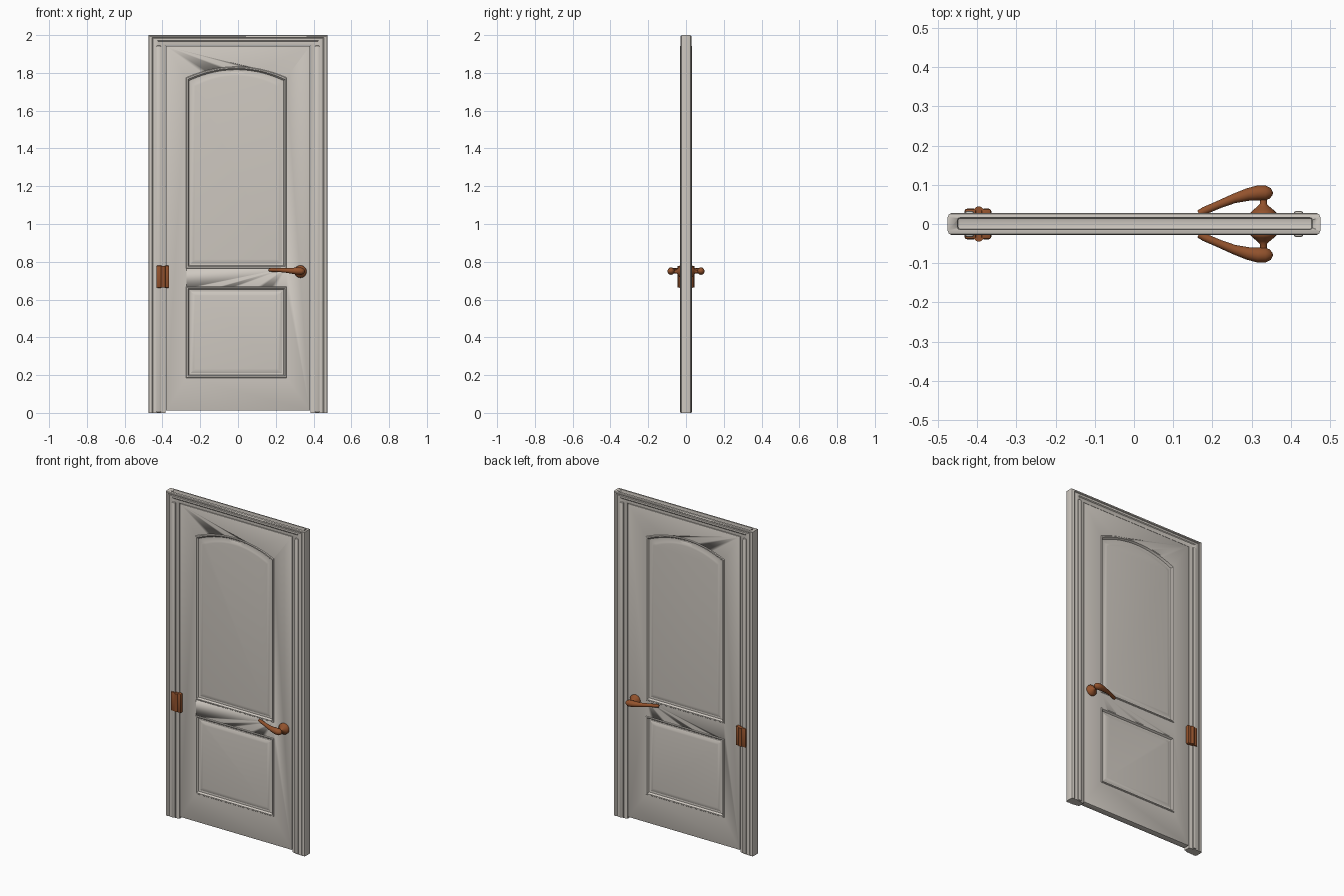
import bpy, bmesh, math
from mathutils import Vector

old = bpy.data.objects.get("Cube")
if old:
    bpy.data.objects.remove(old)


def material(name, rgb):
    m = bpy.data.materials.new(name)
    m.use_nodes = True
    m.diffuse_color = (*rgb, 1)
    m.node_tree.nodes["Principled BSDF"].inputs["Base Color"].default_value = (*rgb, 1)
    return m


PAINT = material("warm grey paint", (0.62, 0.58, 0.53))
BRONZE = material("bronze", (0.29, 0.085, 0.026))


def finish(name, bm, mat, angle=30):
    bmesh.ops.recalc_face_normals(bm, faces=bm.faces)
    me = bpy.data.meshes.new(name)
    bm.to_mesh(me)
    bm.free()
    me.materials.append(mat)
    ob = bpy.data.objects.new(name, me)
    bpy.context.collection.objects.link(ob)
    select(ob)
    bpy.ops.object.shade_smooth_by_angle(angle=math.radians(angle))
    return ob


def select(ob):
    bpy.ops.object.select_all(action='DESELECT')
    ob.select_set(True)
    bpy.context.view_layer.objects.active = ob


def loft(name, rings, mat, angle=30):
    """Closed skin through rings of equal length, capped at both ends."""
    bm = bmesh.new()
    rows = [[bm.verts.new(p) for p in r] for r in rings]
    n = len(rows[0])
    for a, b in zip(rows, rows[1:]):
        for i in range(n):
            j = (i + 1) % n
            bm.faces.new((a[i], a[j], b[j], b[i]))
    bm.faces.new(rows[0])
    bm.faces.new(rows[-1])
    return finish(name, bm, mat, angle)


def block(name, lo, hi, mat, bevel=0.0, segments=2):
    bm = bmesh.new()
    bmesh.ops.create_cube(bm, size=1)
    lo, hi = Vector(lo), Vector(hi)
    for v in bm.verts:
        v.co = Vector([l + (c + 0.5) * (h - l) for c, l, h in zip(v.co, lo, hi)])
    if bevel:
        bmesh.ops.bevel(bm, geom=bm.edges[:], offset=bevel, segments=segments,
                        profile=0.5, affect='EDGES')
    return finish(name, bm, mat)


def cut(target, cutter):
    mod = target.modifiers.new("cut", 'BOOLEAN')
    mod.operation = 'DIFFERENCE'
    mod.solver = 'EXACT'
    mod.object = cutter
    select(target)
    # keep the cut ahead of any smoothing modifier
    bpy.ops.object.modifier_move_to_index(modifier="cut", index=0)
    bpy.ops.object.modifier_apply(modifier="cut")
    bpy.data.objects.remove(cutter)


# Moulded frame: half profile (distance in from the edge, depth), swept up, over and down
half = [(0, 0.018), (0.003, 0.025), (0.010, 0.028), (0.019, 0.028), (0.024, 0.024),
        (0.030, 0.027), (0.048, 0.027), (0.056, 0.023), (0.074, 0.022), (0.090, 0.018)]
profile = [(d, -y) for d, y in half] + [(d, y) for d, y in reversed(half)]
W, H, HEAD = 0.475, 2.0, 0.62
stations = [(-1, False), (-1, True), (1, True), (1, False)]
frame = loft("door_frame",
             [[(s * (W - d), y, H - d * HEAD if top else 0) for d, y in profile]
              for s, top in stations], PAINT)
cut(frame, block("slot_cutter", (-0.45, -0.014, 1.965), (0.455, 0.016, 2.05), PAINT, 0.006))

# Stop beads on both jambs and both faces
for side, s in (("left", 1), ("right", -1)):
    for face, f in (("front", -1), ("back", 1)):
        xs, ys = sorted((s * 0.407, s * 0.432)), sorted((f * 0.015, f * 0.033))
        block(f"{side}_{face}_stop_bead", (xs[0], ys[0], 0.002), (xs[1], ys[1], 1.945),
              PAINT, 0.006)

# Door leaf
LEAF = 0.020
leaf = block("door_leaf", (-0.382, -LEAF, 0.012), (0.382, LEAF, 1.943), PAINT, 0.003)


def outline(y, inset, z0, z1, rise, steps=20):
    """Panel outline with an arched or straight top, shrunk by inset."""
    x0, x1 = -0.275 + inset, 0.258 - inset
    pts = [(x0, y, z0 + inset), (x1, y, z0 + inset)]
    for i in range(steps + 1):
        u = 1 - 2 * i / steps
        x = (x0 + x1) / 2 + u * (x1 - x0) / 2
        pts.append((x, y, z1 - inset + rise * (1 - u * u)))
    return pts


# Panels: bead, groove and raised field on both faces
steps = [(0, 0.020), (0.003, 0.024), (0.009, 0.024), (0.016, 0.013),
         (0.026, 0.012), (0.040, 0.017), (0.048, 0.018)]
sections = [(d, -y) for d, y in reversed(steps)] + steps
for name, z0, z1, rise in (("upper", 0.765, 1.775, 0.058), ("lower", 0.185, 0.668, 0)):
    cut(leaf, loft("panel_cutter", [outline(y, 0.002, z0, z1, rise) for y in (-0.1, 0.1)], PAINT))
    loft(f"{name}_panel", [outline(y, d, z0, z1, rise) for d, y in sections], PAINT, 25)


def tube(name, path, mat, sides=20):
    """Round sweep through (x, y, z, radius) points."""
    pts = [Vector(p[:3]) for p in path]
    rings = []
    for i, p in enumerate(pts):
        t = (pts[min(i + 1, len(pts) - 1)] - pts[max(i - 1, 0)]).normalized()
        a = t.cross(Vector((0, 0, 1))).normalized()
        b = t.cross(a)
        r = path[i][3]
        rings.append([p + r * (math.cos(k * math.tau / sides) * a +
                               math.sin(k * math.tau / sides) * b) for k in range(sides)])
    return loft(name, rings, mat, 50)


# Lever handles and hinge, alike on both faces
lever = [(0.165, 0.027, 0.757, 0.008), (0.18, 0.034, 0.757, 0.010), (0.215, 0.049, 0.756, 0.010),
         (0.255, 0.065, 0.754, 0.012), (0.29, 0.075, 0.752, 0.016), (0.315, 0.079, 0.751, 0.019),
         (0.335, 0.079, 0.75, 0.019), (0.348, 0.078, 0.75, 0.013), (0.354, 0.077, 0.75, 0.003)]
rose = [(0.018, 0.033), (0.029, 0.033), (0.035, 0.027), (0.044, 0.016),
        (0.051, 0.009), (0.07, 0.009)]
for face, f in (("front", -1), ("back", 1)):
    tube(f"{face}_lever", [(x, f * y, z, r) for x, y, z, r in lever], BRONZE)
    tube(f"{face}_rose", [(0.33, f * y, 0.748, r) for y, r in rose], BRONZE)
    ys = sorted((f * 0.012, f * 0.039))
    for leafname, x0, x1 in (("outer", -0.432, -0.402), ("inner", -0.390, -0.364)):
        block(f"{face}_{leafname}_hinge_plate", (x0, ys[0], 0.662), (x1, ys[1], 0.78),
              BRONZE, 0.006)
    bm = bmesh.new()
    bmesh.ops.create_cone(bm, cap_ends=True, segments=16, radius1=0.013, radius2=0.013, depth=0.112)
    bmesh.ops.translate(bm, verts=bm.verts, vec=(-0.396, f * 0.032, 0.721))
    finish(f"{face}_hinge_knuckle", bm, BRONZE)
